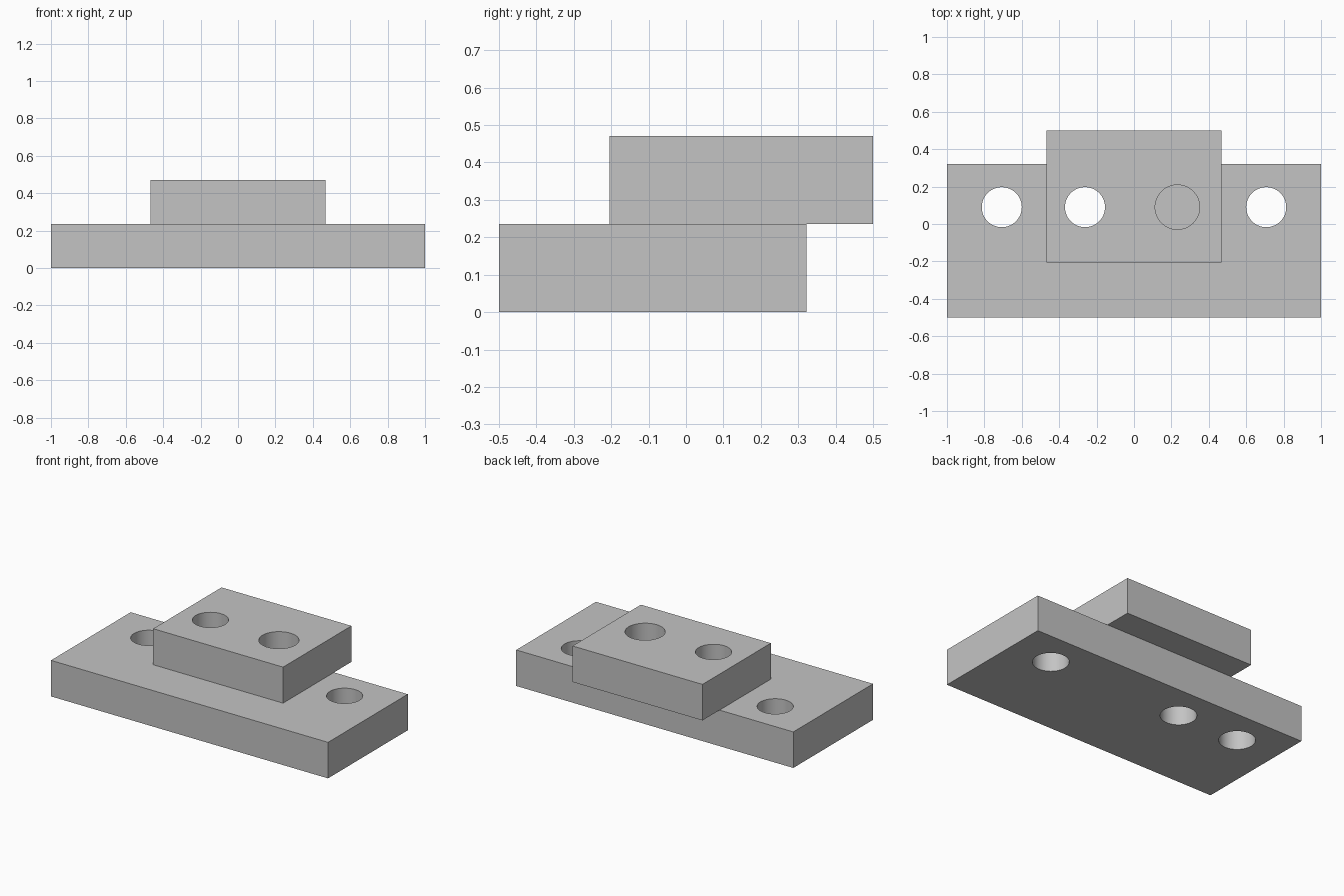
import bpy

cube = bpy.data.objects.get("Cube")
if cube:
    bpy.data.objects.remove(cube, do_unlink=True)

grey = bpy.data.materials.new("plain grey")
grey.use_nodes = True
color = (0.55, 0.55, 0.55, 1)
grey.diffuse_color = color
grey.node_tree.nodes["Principled BSDF"].inputs["Base Color"].default_value = color

HOLE_Y = 0.09


def drilled_plate(name, low, high, holes):
    """Rectangular plate with vertical through holes given as (x, radius)."""
    center = [(a + b) / 2 for a, b in zip(low, high)]
    bpy.ops.mesh.primitive_cube_add(size=1, location=center)
    plate = bpy.context.object
    plate.name = name
    plate.scale = [b - a for a, b in zip(low, high)]
    bpy.ops.object.transform_apply(location=False, rotation=False, scale=True)
    plate.data.materials.append(grey)

    for x, radius in holes:
        bpy.ops.mesh.primitive_cylinder_add(
            vertices=64, radius=radius, depth=1, location=(x, HOLE_Y, center[2]))
        cutter = bpy.context.object
        cutter.name = "hole_cutter"
        cutter.hide_render = True
        cutter.data.materials.append(grey)
        bpy.context.view_layer.objects.active = plate
        cut = plate.modifiers.new("hole", "BOOLEAN")
        cut.operation = "DIFFERENCE"
        cut.solver = "EXACT"
        cut.object = cutter
        bpy.ops.object.modifier_apply(modifier=cut.name)
        bpy.data.objects.remove(cutter, do_unlink=True)

    # Round hole walls, crisp edges
    bpy.ops.object.select_all(action="DESELECT")
    plate.select_set(True)
    bpy.context.view_layer.objects.active = plate
    bpy.ops.object.shade_smooth_by_angle()
    return plate


# Long lower plate: two end holes and one shared with the block
drilled_plate("base_plate", (-1, -0.5, 0), (1, 0.322, 0.235),
              [(-0.707, 0.107), (-0.262, 0.107), (0.707, 0.107)])

# Upper block overhanging the back: shared hole and a wider one closed by the base
drilled_plate("upper_block", (-0.469, -0.205, 0.236), (0.469, 0.5, 0.471),
              [(-0.262, 0.107), (0.232, 0.119)])
